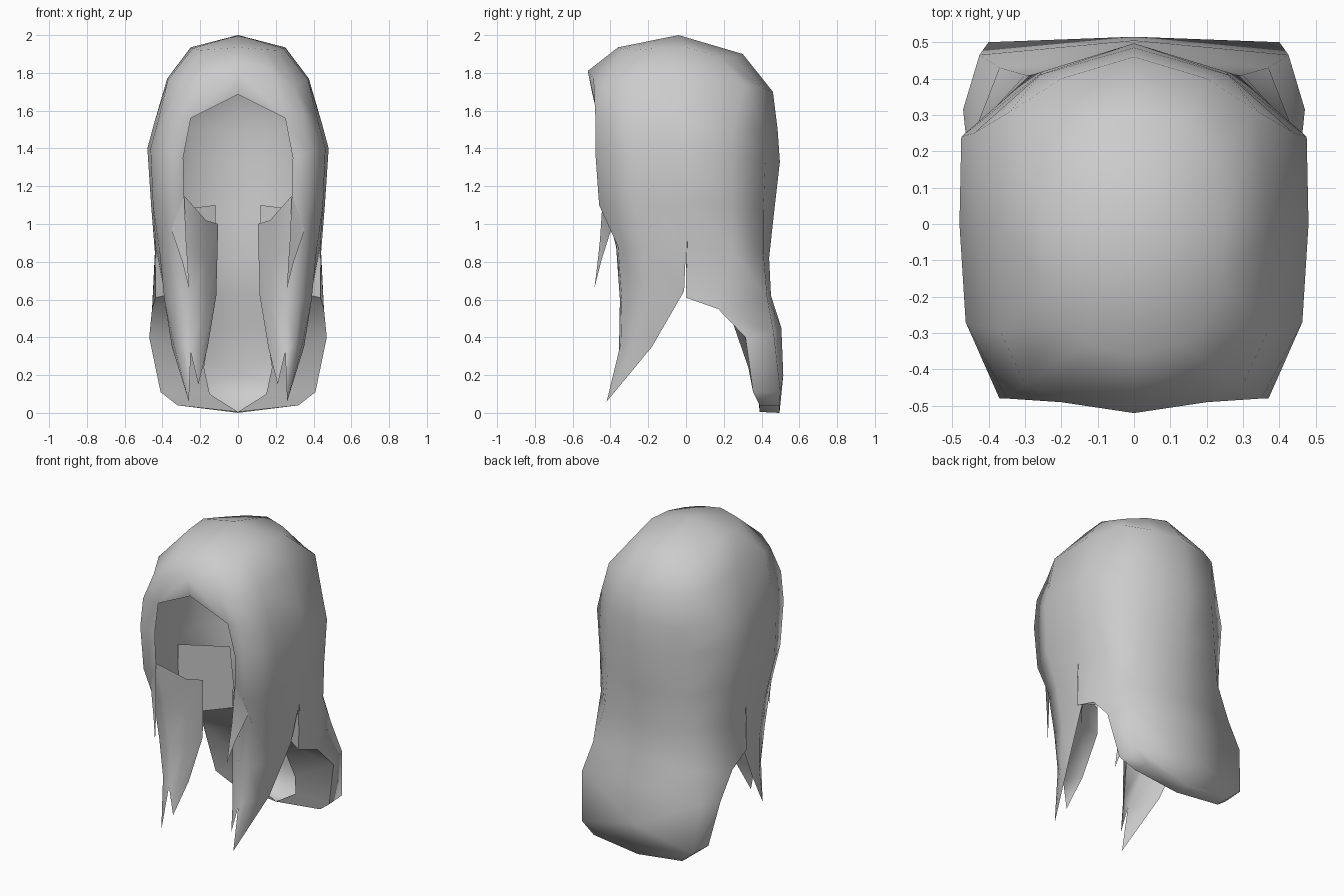
import bpy
import math

hair_grey = bpy.data.materials.new("hair_grey")
hair_grey.diffuse_color = (0.6, 0.6, 0.6, 1.0)


def build(name, grids, angle):
    """Weld sheets of points into one mirrored object. None marks a gap."""
    verts, faces, index = [], [], {}

    def vid(p):
        key = tuple(round(c, 4) for c in p)
        if key not in index:
            index[key] = len(verts)
            verts.append(key)
        return index[key]

    for rows, flip in grids:
        for upper, lower in zip(rows, rows[1:]):
            for j in range(len(upper) - 1):
                quad = [upper[j], lower[j], lower[j + 1], upper[j + 1]]
                if None in quad:
                    continue
                ids = list(dict.fromkeys(vid(p) for p in quad))
                if len(ids) > 2:
                    faces.append(ids[::-1] if flip else ids)
    mesh = bpy.data.meshes.new(name)
    mesh.from_pydata(verts, [], faces)
    mesh.materials.append(hair_grey)
    obj = bpy.data.objects.new(name, mesh)
    bpy.context.collection.objects.link(obj)
    mirror = obj.modifiers.new("mirror", 'MIRROR')
    mirror.use_clip = True
    bpy.ops.object.select_all(action='DESELECT')
    obj.select_set(True)
    bpy.context.view_layer.objects.active = obj
    bpy.ops.object.modifier_apply(modifier="mirror")
    bpy.ops.object.shade_smooth_by_angle(angle=math.radians(angle))
    return obj


N = None

# Cap: half rings from the front centre round the side to the back centre
crown = [
    [(0, -.04, 2)] * 8,
    [(0, -.36, 1.935), (.13, -.33, 1.925), (.2, -.27, 1.92), (.24, -.16, 1.93),
     (.25, 0, 1.935), (.22, .17, 1.89), (.13, .27, 1.885), (0, .3, 1.9)],
    [(0, -.52, 1.81), (.2, -.49, 1.77), (.3, -.44, 1.73), (.37, -.29, 1.765),
     (.375, 0, 1.77), (.34, .31, 1.74), (.2, .4, 1.72), (0, .46, 1.7)],
    [(0, -.495, 1.685), (.25, -.465, 1.56), (.35, -.48, 1.57), (.425, -.28, 1.54),
     (.445, 0, 1.53), (.44, .25, 1.5), (.26, .41, 1.5), (0, .485, 1.5)],
]
sides = [
    crown[-1],
    [N, (.29, -.445, 1.35), (.37, -.48, 1.38), (.463, -.27, 1.4),
     (.48, 0, 1.4), (.475, .24, 1.38), (.25, .42, 1.33), (0, .497, 1.33)],
    [N, (.285, -.44, 1.15), (.36, -.46, 1.1), (.45, -.27, 1.1),
     (.46, 0, 1.1), (.455, .24, 1.1), (.28, .41, 1.08), (0, .465, 1.05)],
]

# Back fall: flares out and rounds off underneath at the bottom
back = [
    sides[-1][4:],
    [(.435, 0, .88), (.44, .25, .85), (.3, .41, .85), (0, .44, .82)],
    [(.437, 0, .61), (.455, .17, .55), (.37, .43, .61), (0, .45, .62)],
    [N, (.47, .315, .4), (.425, .465, .42), (0, .505, .45)],
    [N, (.41, .355, .11), (.4, .5, .11), (0, .515, .2)],
    [N, (.32, .39, .04), (.32, .495, .04), (0, .495, 0)],
]
underside = [[(.32, .39, .04), (0, .39, .005)],
             [(.32, .495, .04), (0, .495, 0)]]

# Front lock: wraps from the side slit round to the inner edge
outer_tip, inner_tip = (.26, -.42, .06), (.21, -.37, .15)
notch = (.25, -.355, .32)
lock = [
    [(.46, 0, 1.1), (.45, -.27, 1.1), (.36, -.46, 1.1),
     (.285, -.44, 1.15), (.17, -.29, 1.02), (.105, -.21, 1)],
    [(.435, 0, .88), (.415, -.22, .85), (.36, -.36, .88),
     (.27, -.37, .88), (.17, -.29, .8), (.11, -.205, .8)],
    [(.39, -.01, .645), (.39, -.2, .6), (.33, -.34, .6),
     (.25, -.35, .6), (.17, -.3, .6), (.115, -.2, .62)],
    [(.35, -.18, .35), (.34, -.27, .36), (.3, -.345, .37),
     notch, (.2, -.34, .33), (.16, -.28, .35)],
]
outer_end = [lock[-1][:4], [outer_tip] * 4]
inner_end = [lock[-1][3:], [inner_tip] * 3]

# Rear side of the lock, closing it into a tapering volume
lock_rear = [
    [lock[1][0], (.28, -.14, .83), lock[1][-1]],
    [lock[2][0], (.27, -.16, .62), lock[2][-1]],
    [lock[3][0], notch, lock[3][-1]],
]
outer_rear = [lock_rear[-1][:2], [outer_tip] * 2]
inner_rear = [lock_rear[-1][1:], [inner_tip] * 2]

build("hair_shell", [(crown, False), (sides, False), (back, False),
                     (underside, True), (lock, True), (outer_end, True),
                     (inner_end, True)], 120)
build("lock_rear", [(lock_rear, False), (outer_rear, False),
                    (inner_rear, False)], 75)

# Short pointed strand in front of each lock
strand = [
    [(.285, -.44, 1.15), (.36, -.46, 1.1)],
    [(.275, -.455, .92), (.36, -.39, .99)],
    [(.265, -.47, .78), (.295, -.45, .8)],
    [(.26, -.485, .66)] * 2,
]
build("front_strand", [(strand, False)], 75)

# Inner face of the back fall
inner = [
    [(.44, .01, 1.06), (.12, .09, 1.1)],
    [(.437, 0, .61), (.12, .15, .68)],
    [(.455, .17, .55), (.14, .24, .5)],
    [(.47, .315, .4), (.18, .33, .24)],
    [(.41, .355, .11), (.15, .38, .1)],
    [(.32, .39, .04), (0, .39, .005)],
]
build("back_inner_panel", [(inner, True)], 40)
